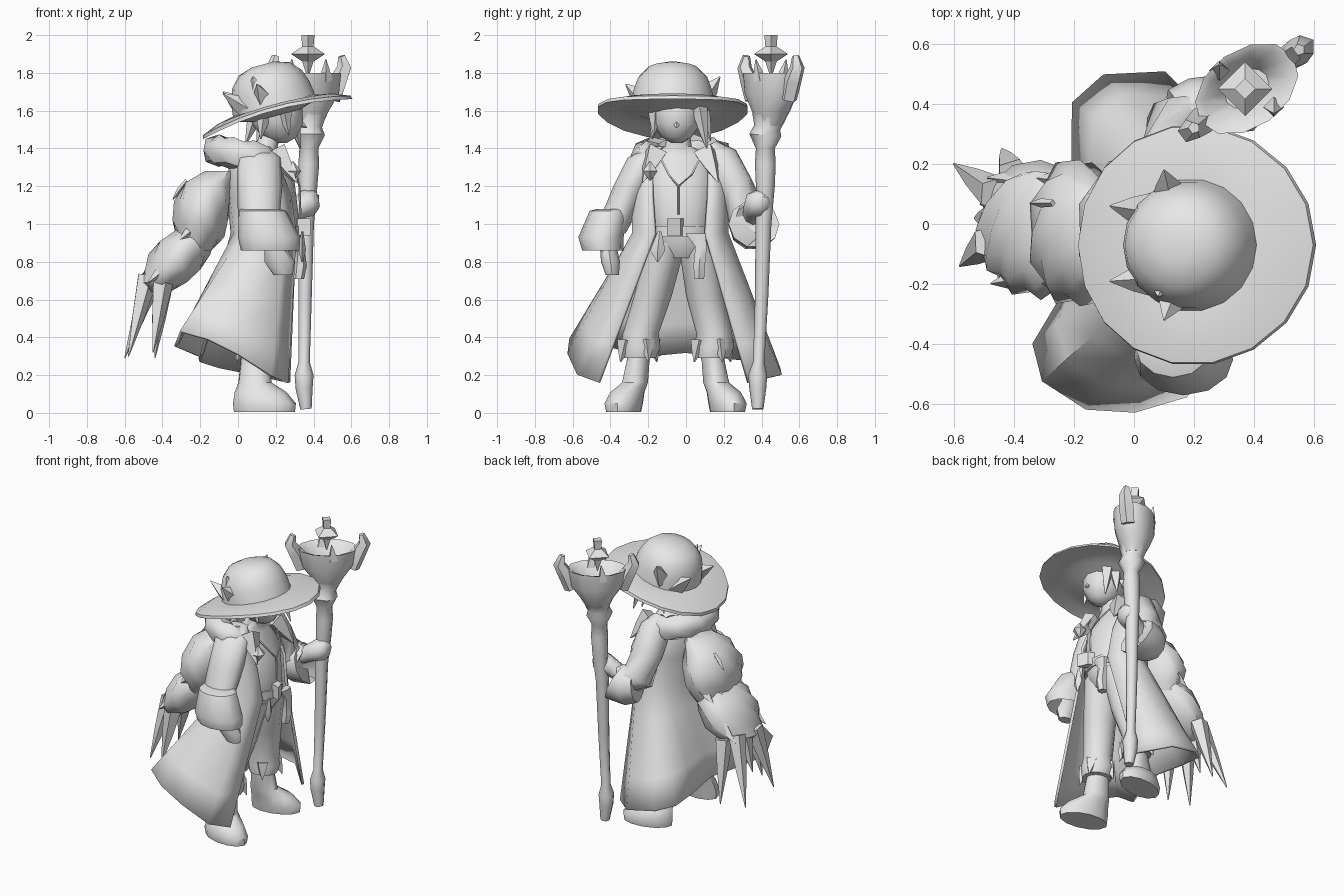
import bpy, bmesh, math
from mathutils import Vector, Matrix

grey = bpy.data.materials.new("plain grey")
grey.diffuse_color = (0.8, 0.8, 0.8, 1)


def finish(name, bm, angle=45, thick=0):
    bmesh.ops.recalc_face_normals(bm, faces=bm.faces)
    me = bpy.data.meshes.new(name)
    bm.to_mesh(me)
    bm.free()
    ob = bpy.data.objects.new(name, me)
    bpy.context.collection.objects.link(ob)
    me.materials.append(grey)
    if thick:
        m = ob.modifiers.new("thickness", 'SOLIDIFY')
        m.thickness = thick
        m.offset = 0
    bpy.ops.object.select_all(action='DESELECT')
    ob.select_set(True)
    bpy.context.view_layer.objects.active = ob
    bpy.ops.object.shade_smooth_by_angle(angle=math.radians(angle))
    return ob


def skin(bm, rows, closed=True, caps=True):
    rows = [[bm.verts.new(p) for p in r] for r in rows]
    n = len(rows[0])
    for a, b in zip(rows, rows[1:]):
        for i in range(n if closed else n - 1):
            j = (i + 1) % n
            bm.faces.new((a[i], a[j], b[j], b[i]))
    if caps:
        bm.faces.new(rows[0])
        bm.faces.new(rows[-1])


def loft(name, rings, n=12, rot=0, jag=0, caps=True, angle=45, thick=0):
    """Stack of level ellipses (x, y, z, rx, ry)."""
    bm = bmesh.new()
    c, s = math.cos(rot), math.sin(rot)
    rows = []
    for k, (x, y, z, rx, ry) in enumerate(rings):
        row = []
        for i in range(n):
            t = 2 * math.pi * i / n
            f = 1 + jag * (-1) ** (i + k)
            u, v = f * rx * math.cos(t), f * ry * math.sin(t)
            row.append((x + u * c - v * s, y + u * s + v * c, z))
        rows.append(row)
    skin(bm, rows, True, caps)
    return finish(name, bm, angle, thick)


def tube(name, pts, n=8, jag=0, angle=45):
    """Round tube along points (x, y, z, radius)."""
    bm = bmesh.new()
    P = [Vector(p[:3]) for p in pts]
    rows = []
    for k, p in enumerate(P):
        d = (P[min(k + 1, len(P) - 1)] - P[max(k - 1, 0)]).normalized()
        up = Vector((0, 0, 1)) if abs(d.z) < 0.9 else Vector((0, 1, 0))
        a = d.cross(up).normalized()
        b = d.cross(a)
        rows.append([p + (a * math.cos(t) + b * math.sin(t)) * pts[k][3] * (1 + jag * (-1) ** (i + k))
                     for i in range(n) for t in [2 * math.pi * i / n]])
    skin(bm, rows)
    return finish(name, bm, angle)


def spike(name, base, tip, r, n=4):
    mid = [(a + b) / 2 for a, b in zip(base, tip)]
    return tube(name, [(*base, r), (*mid, r * 0.6), (*tip, 0.003)], n, angle=30)


# Boots and trouser legs
for side, lx, fy, out in (("right", 0.10, -0.25, -1), ("left", 0.10, 0.14, 1)):
    loft(side + "_boot", [(0.14, fy + out * .08, 0.005, .165, .09), (0.14, fy + out * .08, 0.05, .17, .1),
                          (0.12, fy + out * .06, 0.11, .14, .09), (0.09, fy + out * .02, 0.16, .09, .07),
                          (0.09, fy, 0.3, .075, .06)], rot=out * 0.2)
    hip = -0.10 if out < 0 else 0.06
    loft(side + "_trouser_leg", [(.10, fy, .29, .095, .09), (.10, fy + .01, .35, .11, .105),
                                 (.10, fy + .01, .42, .095, .095), (.14, (hip + fy) / 2, .62, .105, .1),
                                 (.17, hip, .9, .13, .1)])
    for k in range(4):
        t = k * math.pi / 2 + 0.5
        c, s = math.cos(t), math.sin(t)
        spike("trouser_fringe", (.1 + .08 * c, fy + .08 * s, .38), (.1 + .12 * c, fy + .11 * s, .27), .045)

# Torso and neck
loft("torso", [(.17, -.02, .82, .1, .12), (.18, -.02, .9, .14, .16), (.18, -.03, 1.05, .14, .17),
               (.16, -.03, 1.22, .14, .19), (.12, -.03, 1.36, .1, .17), (.15, -.04, 1.41, .06, .07),
               (.18, -.04, 1.5, .055, .06)])

# Head, nose and hair
loft("head", [(.23, -.05, 1.43, .03, .03), (.22, -.05, 1.46, .09, .08), (.21, -.05, 1.53, .135, .125),
              (.20, -.05, 1.62, .14, .135), (.2, -.05, 1.7, .11, .11)])
spike("nose", (.33, -.05, 1.53), (.365, -.05, 1.51), .02)
for b, t in (((.28, .07, 1.62), (.33, .11, 1.4)), ((.22, .08, 1.62), (.25, .13, 1.44)),
             ((.15, .07, 1.6), (.1, .1, 1.42)), ((.1, -.03, 1.6), (.04, -.03, 1.42)),
             ((.14, -.15, 1.6), (.12, -.18, 1.45)), ((.24, -.16, 1.62), (.27, -.17, 1.47))):
    spike("hair_lock", b, t, .045)

# Hat: curved brim and crown, tipped back
tilt = Matrix.Translation((.21, -.07, 1.555)) @ Matrix.Rotation(-math.radians(15), 4, 'Y')
bm = bmesh.new()
rows = []
for r, z in ((.13, .02), (.22, .045), (.32, .03), (.41, 0), (.405, .02), (.32, .055), (.225, .075),
             (.215, .15), (.19, .22), (.14, .275), (.06, .3)):
    row = []
    for i in range(18):
        t = 2 * math.pi * i / 18
        lift = .05 * math.sin(t) ** 2 * max(0, r - .22) / .19
        row.append(tilt @ Vector((r * math.cos(t), r * math.sin(t) * .98, z + lift)))
    rows.append(row)
skin(bm, rows)
finish("hat", bm, 50)
for b, t in (((.05, .04, 1.6), (-.08, .06, 1.70)), ((.07, -.18, 1.6), (-.08, -.19, 1.69)),
             ((.14, -.22, 1.65), (.1, -.32, 1.74)), ((.12, .09, 1.66), (.1, .18, 1.78)),
             ((.1, -.19, 1.68), (.08, -.24, 1.78))):
    spike("hat_spike", b, t, .065)

# Long coat, open at the front
N = 13
hem = [(.26, -.46, .16), (.17, -.57, .2), (.0, -.62, .31), (-.16, -.61, .39), (-.3, -.52, .43),
       (-.33, -.40, .35), (-.21, -.2, .3), (-.19, 0, .32), (-.2, .22, .29), (-.2, .4, .27),
       (-.1, .49, .24), (.1, .5, .2), (.27, .33, .16)]


def arc(cx, cy, z, rx, ry, gap):
    g = math.radians(gap)
    return [Vector((cx + rx * math.cos(t), cy + ry * math.sin(t), z))
            for k in range(N) for t in [-g - (2 * math.pi - 2 * g) * k / (N - 1)]]


waist = arc(.15, -.03, .95, .18, .25, 32)
rows = [arc(.1, -.03, 1.39, .1, .16, 40), arc(.1, -.03, 1.32, .14, .23, 40),
        arc(.13, -.03, 1.15, .18, .25, 36), waist]
rows += [[w.lerp(Vector(h), f) for w, h in zip(waist, hem)] for f in (.25, .5, .75, 1)]
bm = bmesh.new()
skin(bm, rows, False, False)
finish("coat", bm, 50, .018)

# Fur collar with pointed lapels
pts = []
for k in range(15):
    t = math.radians(-48 - 264 * k / 14)
    pts.append((.06 + .17 * math.cos(t), -.02 + .19 * math.sin(t), 1.36 - .03 * math.cos(t),
                .04 if k in (0, 14) else .078))
tube("fur_collar", pts, 8, .1)
for s in (-1, 1):
    spike("lapel", (.2, -.03 + s * .13, 1.38), (.31, -.03 + s * .2, 1.22), .07)
    tube("pendant_cord", [(.24, -.03 + s * .11, 1.36, .006), (.31, -.03 + s * .06, 1.26, .006),
                          (.325, -.04, 1.2, .006), (.33, -.04, 1.05, .006)], 4)
loft("collar_gem", [(.29, -.19, 1.23, .005, .005), (.29, -.19, 1.28, .045, .045), (.29, -.19, 1.33, .005, .005)], 6)

# Belt, buckle, pouch and hanging charm
loft("belt", [(.17, -.03, .93, .16, .18), (.17, -.03, .99, .16, .18)], 14)
loft("buckle", [(.335, -.05, .94, .03, .07), (.335, -.05, 1.03, .03, .07)], 4, math.pi / 4)
loft("pouch", [(.32, .07, .71, .03, .03), (.33, .07, .78, .035, .035), (.33, .08, .88, .02, .035),
               (.32, .05, .95, .03, .06)], 6)
loft("charm", [(.34, -.15, .8, .004, .004), (.34, -.15, .86, .02, .04), (.34, -.14, .96, .006, .01)], 4)

# Right arm: sleeve, flared cuff and fist
loft("right_sleeve", [(.1, -.15, 1.41, .07, .05), (.11, -.22, 1.35, .115, .09), (.115, -.29, 1.2, .12, .095),
                      (.11, -.36, 1.04, .11, .09), (.14, -.40, .95, .1, .08)])
loft("right_cuff", [(.14, -.40, .96, .09, .07), (.17, -.44, .86, .155, .11), (.165, -.45, .93, .165, .12),
                    (.13, -.41, 1.07, .125, .1), (.12, -.39, 1.08, .1, .08)])
loft("right_hand", [(.18, -.41, .97, .045, .045), (.2, -.41, .87, .06, .045), (.22, -.4, .8, .08, .05),
                    (.24, -.39, .73, .05, .035)], 8)

# Left arm: bent forward to grip the staff
tube("left_sleeve", [(.1, .12, 1.4, .06), (.11, .18, 1.34, .1), (.13, .25, 1.2, .105), (.14, .32, 1.06, .11),
                     (.24, .35, 1.02, .1)], 10)
tube("left_cuff", [(.14, .34, 1.0, .11), (.2, .355, .99, .13), (.28, .36, 1.0, .135), (.25, .36, 1.01, .08)], 10)
tube("left_hand", [(.22, .35, 1.03, .05), (.31, .36, 1.08, .06), (.37, .38, 1.11, .075), (.41, .40, 1.13, .055),
                   (.43, .40, 1.13, .02)], 8)

# Staff: shaft, bowl head, prongs and floating star
tube("staff_shaft", [(.36, .38, .02, .03), (.35, .38, .13, .045), (.35, .38, .2, .05), (.35, .385, .27, .03),
                     (.355, .40, .6, .035), (.36, .41, 1.0, .042), (.37, .42, 1.2, .05), (.375, .42, 1.32, .055),
                     (.375, .42, 1.4, .05), (.375, .42, 1.47, .085), (.375, .43, 1.51, .07),
                     (.375, .44, 1.57, .09)], 8)
loft("staff_bowl", [(.375, .44, 1.52, .07, .065), (.375, .45, 1.6, .11, .1), (.375, .45, 1.69, .175, .125),
                    (.375, .45, 1.8, .19, .13), (.375, .45, 1.79, .16, .105), (.375, .45, 1.69, .08, .06)], 12, .62)
for s in (-1, 1):
    cx, cy = .375 + s * .16, .45 + s * .115
    tube("staff_prong", [(cx - s * .03, cy - s * .02, 1.66, .045), (cx, cy, 1.76, .05),
                         (cx + s * .03, cy + s * .025, 1.83, .04), (cx + s * .015, cy + s * .015, 1.89, .02)], 5)
    spike("small_prong", (.375 + s * .09, .45 - s * .06, 1.76), (.375 + s * .09, .45 - s * .08, 1.87), .035)
loft("staff_star", [(.37, .45, 1.78, .004, .004), (.37, .45, 1.86, .03, .03), (.37, .45, 1.9, .09, .09),
                    (.37, .45, 1.94, .03, .03), (.37, .45, 2.0, .035, .035)], 4, angle=30)

# Shaggy tail in two puffs with claws at the end
loft("tail_upper", [(-.08, -.03, 1.28, .09, .1), (-.15, -.03, 1.22, .13, .17), (-.18, -.03, 1.12, .15, .23),
                    (-.2, -.03, 1.02, .15, .24), (-.2, -.03, .93, .12, .2), (-.24, -.03, .86, .1, .16)], 16, 0, .06)
loft("tail_lower", [(-.22, -.02, .97, .1, .15), (-.27, -.02, .91, .145, .2), (-.31, -.02, .84, .155, .22),
                    (-.345, -.02, .76, .15, .22), (-.4, -.02, .69, .12, .18), (-.42, -.02, .64, .06, .1)],
     16, 0, .06)
for b, t in (((-.46, .1, .72), (-.6, .2, .29)), ((-.4, .16, .7), (-.44, .25, .29)),
             ((-.48, -.06, .72), (-.58, -.14, .3)), ((-.4, -.14, .7), (-.45, -.2, .32)),
             ((-.45, .02, .72), (-.53, .02, .45))):
    spike("tail_claw", b, t, .06, 5)
for x, z in ((-.28, 1.0), (-.44, .78)):
    for k in range(5):
        y = -.18 + .08 * k
        spike("fur_tuft", (x + .02 + abs(y) * .3, y, z), (x - .09 + abs(y) * .3, y * 1.1, z - .09), .045)
tube("tail_shard", [(-.27, .07, 1.23, .012), (-.31, .07, 1.18, .015), (-.345, .07, 1.13, .003)], 4)
